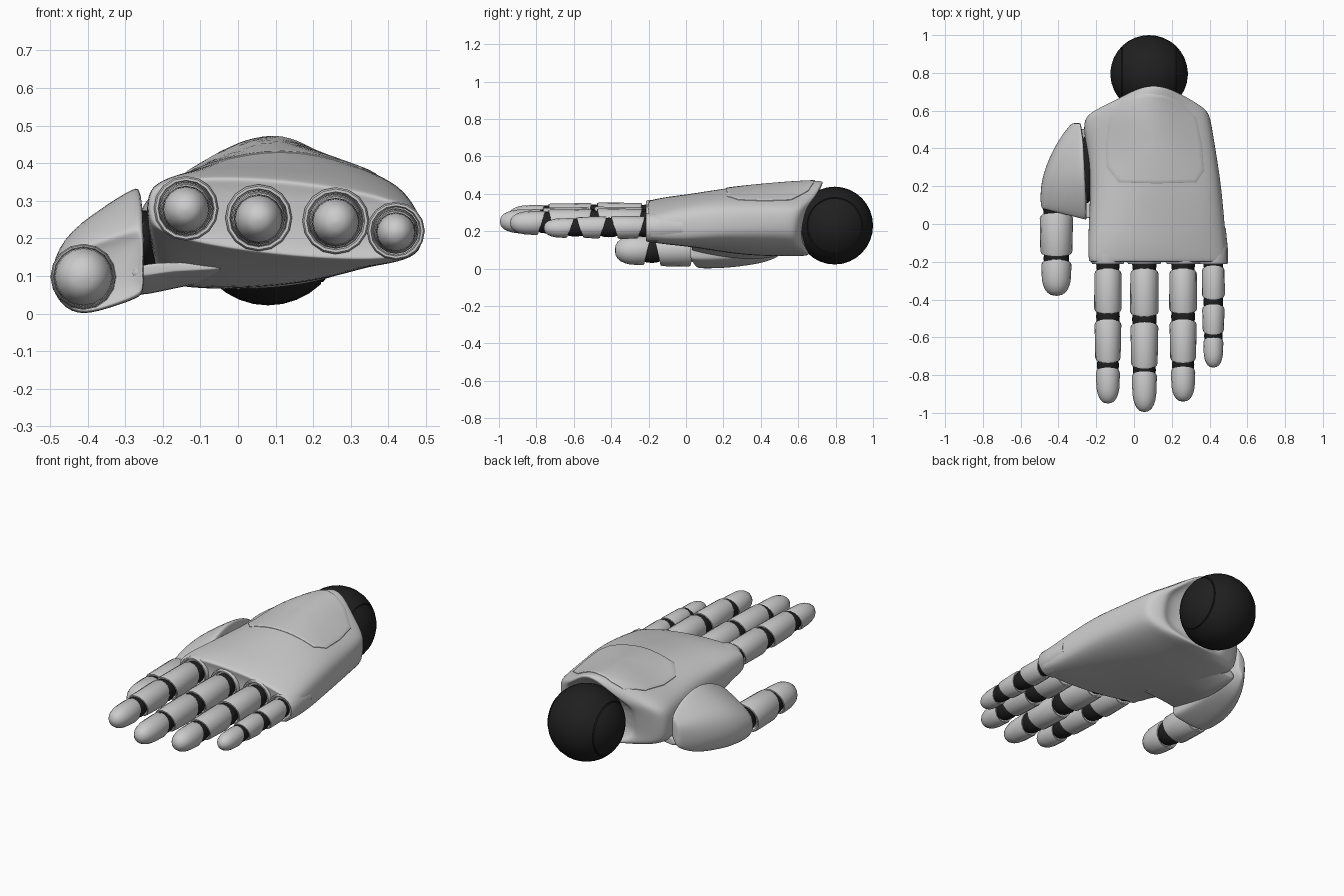
import bpy, bmesh, math
from mathutils import Vector
from mathutils.bvhtree import BVHTree

if "Cube" in bpy.data.objects:
    bpy.data.objects.remove(bpy.data.objects["Cube"])


def material(name, rgb):
    m = bpy.data.materials.new(name)
    m.diffuse_color = (*rgb, 1)
    m.use_nodes = True
    m.node_tree.nodes["Principled BSDF"].inputs["Base Color"].default_value = m.diffuse_color
    return m


SHELL = material("light grey shell", (0.60, 0.60, 0.60))
DARK = material("black joint", (0.014, 0.014, 0.014))


def loft(name, rings, mat, subdiv=0, angle=35):
    """Skin closed rings of points and cap both ends."""
    bm = bmesh.new()
    loops = [[bm.verts.new(p) for p in ring] for ring in rings]
    n = len(loops[0])
    for a, b in zip(loops, loops[1:]):
        for i in range(n):
            j = (i + 1) % n
            bm.faces.new((a[i], a[j], b[j], b[i]))
    bm.faces.new(loops[0])
    bm.faces.new(loops[-1][::-1])
    bmesh.ops.recalc_face_normals(bm, faces=bm.faces)
    me = bpy.data.meshes.new(name)
    bm.to_mesh(me)
    bm.free()
    me.materials.append(mat)
    ob = bpy.data.objects.new(name, me)
    bpy.context.collection.objects.link(ob)
    if subdiv:
        ob.modifiers.new("smooth", 'SUBSURF').levels = subdiv
        ob.modifiers["smooth"].render_levels = subdiv
    bpy.ops.object.select_all(action='DESELECT')
    ob.select_set(True)
    bpy.context.view_layer.objects.active = ob
    if subdiv:
        bpy.ops.object.shade_smooth()
    else:
        bpy.ops.object.shade_smooth_by_angle(angle=math.radians(angle))
    return ob


def lathe_y(name, x, z, profile, mat, sides=16):
    """Rings (y, radius, slant) turned about a line along y."""
    rings = []
    for y, r, slant in profile:
        rings.append([(x + r * math.cos(a), y + slant * math.sin(a), z + r * math.sin(a))
                      for a in (2 * math.pi * i / sides for i in range(sides))])
    return loft(name, rings, mat)


def segment(name, x, z, back, front, r, r2):
    s = 0.018
    lathe_y(name, x, z, [
        (back - 0.03, r * 0.75, s), (back - s, r * 0.86, s), (back - s, r * 0.95, s),
        (back - s - 0.01, r, s), (front + s + 0.01, r2, -s), (front + s, r2 * 0.95, -s),
        (front + s, r2 * 0.86, -s), (front + 0.03, r2 * 0.75, -s)], SHELL)


def tip(name, x, z, back, front, r):
    s, length = 0.018, back - front
    prof = [(back - 0.03, r * 0.75, s), (back - s, r * 0.86, s), (back - s, r * 0.95, s),
            (back - s - 0.01, r, s), (back - length * 0.45, r * 0.97, 0)]
    for k in range(1, 7):
        a = k * math.pi / 12.2
        prof.append((back - length * (0.45 + 0.55 * math.sin(a)), r * 0.97 * math.cos(a) ** 0.8, 0))
    lathe_y(name, x, z, prof, SHELL)


def joint(name, x, z, y, r, half=0.06):
    prof = [(y + half * math.cos(a), r * (0.6 + 0.4 * math.sin(a)), 0)
            for a in (math.pi * k / 6 for k in range(7))]
    lathe_y(name, x, z, prof, DARK)


# Palm shell: y, left x, right x, left z, right z, top bulge, bottom bulge,
# crest share, left drop towards the thumb, bend of the wrist edge
def palm_ring(y, xl, xr, zl, zr, tb, bb, crest=0.0, drop=0.0, bend=0.0):
    ring = []
    for i in range(32):
        a = 2 * math.pi * i / 32
        u, s = (1 - math.cos(a)) / 2, math.sin(a)
        z = zl + (zr - zl) * u
        if s > 1e-6:
            z += tb * ((1 - crest) * s ** 0.6 + crest * s ** 6)
        elif s < -1e-6:
            z -= bb * abs(s) ** (0.5 if u < 0.5 or y < 0.1 else 0.7)
            z -= drop * (1 - u) ** 2 * min(1, -3 * s)
        dy = bend * (0.2 * (z - 0.46) - 0.065 * (2 * u - 1) ** 2)
        ring.append((xl + (xr - xl) * u, y + dy, z))
    return ring


palm = loft("palm_shell", [palm_ring(*s) for s in (
    (-0.19, -0.19, 0.45, 0.28, 0.22, 0.07, 0.07),
    (-0.205, -0.235, 0.487, 0.285, 0.215, 0.10, 0.095),
    (-0.19, -0.243, 0.495, 0.285, 0.215, 0.108, 0.098),
    (-0.10, -0.245, 0.49, 0.275, 0.215, 0.135, 0.11),
    (0.02, -0.24, 0.48, 0.25, 0.22, 0.163, 0.115, 0.0, 0.02),
    (0.20, -0.232, 0.464, 0.23, 0.23, 0.20, 0.13, 0.1, 0.04),
    (0.40, -0.245, 0.438, 0.22, 0.24, 0.222, 0.145, 0.28, 0.04, 0.3),
    (0.57, -0.275, 0.412, 0.22, 0.25, 0.232, 0.16, 0.35, 0.02, 0.4),
    (0.655, -0.25, 0.40, 0.22, 0.25, 0.236, 0.165, 0.4, 0.01, 0.7),
    (0.70, -0.19, 0.375, 0.22, 0.25, 0.238, 0.165, 0.4, 0, 0.9),
    (0.733, -0.125, 0.33, 0.22, 0.25, 0.236, 0.165, 0.4, 0, 1),
    (0.733, -0.10, 0.30, 0.22, 0.25, 0.215, 0.15, 0.3, 0, 1),
    (0.70, -0.08, 0.25, 0.22, 0.25, 0.18, 0.13, 0.2, 0, 0.9))], SHELL, 2)

# Back panel lying on the palm
bpy.context.view_layer.update()
tree = BVHTree.FromObject(palm, bpy.context.evaluated_depsgraph_get())
outline = [(-0.15, 0.42), (-0.13, 0.56), (-0.06, 0.655), (0.0, 0.68), (0.08, 0.69), (0.16, 0.68),
           (0.23, 0.655), (0.33, 0.56), (0.36, 0.42), (0.37, 0.28), (0.33, 0.22), (0.12, 0.215),
           (-0.08, 0.22), (-0.145, 0.30)]
edge = []
for i, (x, y) in enumerate(outline):
    x2, y2 = outline[(i + 1) % len(outline)]
    edge += [(x + (x2 - x) * k / 4, y + (y2 - y) * k / 4) for k in range(4)]


def on_palm(scale, lift):
    ring = []
    for x, y in edge:
        px, py = 0.11 + (x - 0.11) * scale, 0.45 + (y - 0.45) * scale
        hit = tree.ray_cast(Vector((px, py, 2)), Vector((0, 0, -1)))[0]
        ring.append((px, py, (hit.z if hit else 0.4) + lift))
    return ring


loft("back_panel", [on_palm(1.0, -0.004), on_palm(1.0, 0.003), on_palm(0.985, 0.005)] +
     [on_palm(k, 0.005) for k in (0.92, 0.8, 0.6, 0.4, 0.2, 0.03)], SHELL)

# Fingers: x, z, radius, socket radius, then back and front of each segment
fingers = {
    "index": (-0.138, 0.28, 0.073, 0.086, (-0.235, -0.475), (-0.505, -0.735), (-0.76, -0.95)),
    "middle": (0.055, 0.255, 0.076, 0.089, (-0.235, -0.49), (-0.52, -0.765), (-0.78, -0.995)),
    "ring": (0.26, 0.247, 0.074, 0.089, (-0.235, -0.475), (-0.505, -0.735), (-0.755, -0.94)),
    "little": (0.42, 0.22, 0.061, 0.077, (-0.22, -0.40), (-0.425, -0.585), (-0.60, -0.76)),
}
for f, (x, z, r, R, a, b, c) in fingers.items():
    lathe_y(f + "_socket", x, z, [(-0.02, R * 0.85, 0), (-0.13, R, 0), (-0.205, R, 0),
                                  (-0.213, R * 0.95, 0), (-0.213, R * 0.87, 0),
                                  (-0.19, R * 0.8, 0)], SHELL)
    joint(f + "_knuckle", x, z, -0.215, r * 0.85)
    segment(f + "_lower", x, z, *a, r * 0.98, r)
    joint(f + "_lower_joint", x, z, (a[1] + b[0]) / 2, r * 0.86)
    segment(f + "_mid", x, z, *b, r * 0.97, r * 0.92)
    joint(f + "_upper_joint", x, z, (b[1] + c[0]) / 2, r * 0.8)
    tip(f + "_tip", x, z - 0.003, *c, r * 0.87)


# Thumb base shell: y, outer x, inner x, bottom z, outer z, top z
def thumb_ring(y, xl, xr, zb, zo, zt, slope=0.0):
    h = zt - zo
    pts = [(0, zo), (0.1, zo + 0.42 * h), (0.5, zo + 0.72 * h), (0.95, zt), (1, zt - 0.01),
           (1, (zt + zb) / 2), (1, zb + 0.06), (0.95, zb + 0.045), (0.6, zb + 0.015),
           (0.28, zb - 0.005), (0.06, zb * 0.6 + zo * 0.4)]
    return [(xl + (xr - xl) * u, y - slope * u, z) for u, z in pts]


loft("thumb_base", [thumb_ring(*s) for s in (
    (0.535, -0.325, -0.285, 0.10, 0.18, 0.25), (0.525, -0.34, -0.28, 0.08, 0.17, 0.27),
    (0.45, -0.40, -0.268, 0.035, 0.15, 0.315), (0.35, -0.455, -0.262, 0.015, 0.13, 0.342),
    (0.23, -0.498, -0.255, 0.0, 0.11, 0.342), (0.13, -0.503, -0.25, -0.004, 0.10, 0.29, 0.03),
    (0.085, -0.497, -0.25, -0.002, 0.10, 0.24, 0.06),
    (0.08, -0.487, -0.256, 0.006, 0.10, 0.22, 0.06),
    (0.09, -0.46, -0.27, 0.03, 0.10, 0.19, 0.05))], SHELL, 2)

# Curved web under the hinge that joins thumb base and palm: y, rise
loft("thumb_web", [[(-0.285, y, 0.038 + d), (-0.21, y, 0.055 + d), (-0.13, y, 0.072 + d * 0.8),
                    (-0.04, y, 0.09 + d * 0.5), (-0.04, y, 0.13), (-0.2, y, 0.14),
                    (-0.285, y, 0.10 + d * 0.5)]
                   for y, d in ((0.03, 0.055), (0.035, 0.05), (0.12, 0.03), (0.24, 0.01),
                                (0.36, 0.0), (0.46, 0.012), (0.50, 0.03), (0.505, 0.035))],
     SHELL, 2)

# Thumb segments
TX, TZ = -0.411, 0.098
joint("thumb_lower_joint", TX, TZ, 0.075, 0.07)
segment("thumb_lower", TX, TZ, 0.06, -0.172, 0.088, 0.085)
joint("thumb_upper_joint", TX, TZ, -0.182, 0.068)
tip("thumb_tip", TX, TZ, -0.188, -0.38, 0.08)


# Dark balls turned about x: thumb hinge and wrist with two grooved side caps
def ball(name, centre, radii, grooves=()):
    angles = sorted([math.radians(3 + 174 * k / 16) for k in range(17)] +
                    [math.radians(g + d) for g in grooves for d in (-1.5, 0, 1.5)])
    rings = []
    for a in angles:
        k = 0.975 if any(abs(math.degrees(a) - g) < 0.5 for g in grooves) else 1
        rings.append([(centre[0] + k * radii[0] * math.cos(a),
                       centre[1] + k * radii[1] * math.sin(a) * math.cos(t),
                       centre[2] + k * radii[2] * math.sin(a) * math.sin(t))
                      for t in (2 * math.pi * i / 32 for i in range(32))])
    loft(name, rings, DARK)


ball("thumb_hinge", (-0.25, 0.29, 0.19), (0.045, 0.18, 0.085))
ball("wrist_ball", (0.08, 0.795, 0.23), (0.205, 0.205, 0.208), (46, 134))
